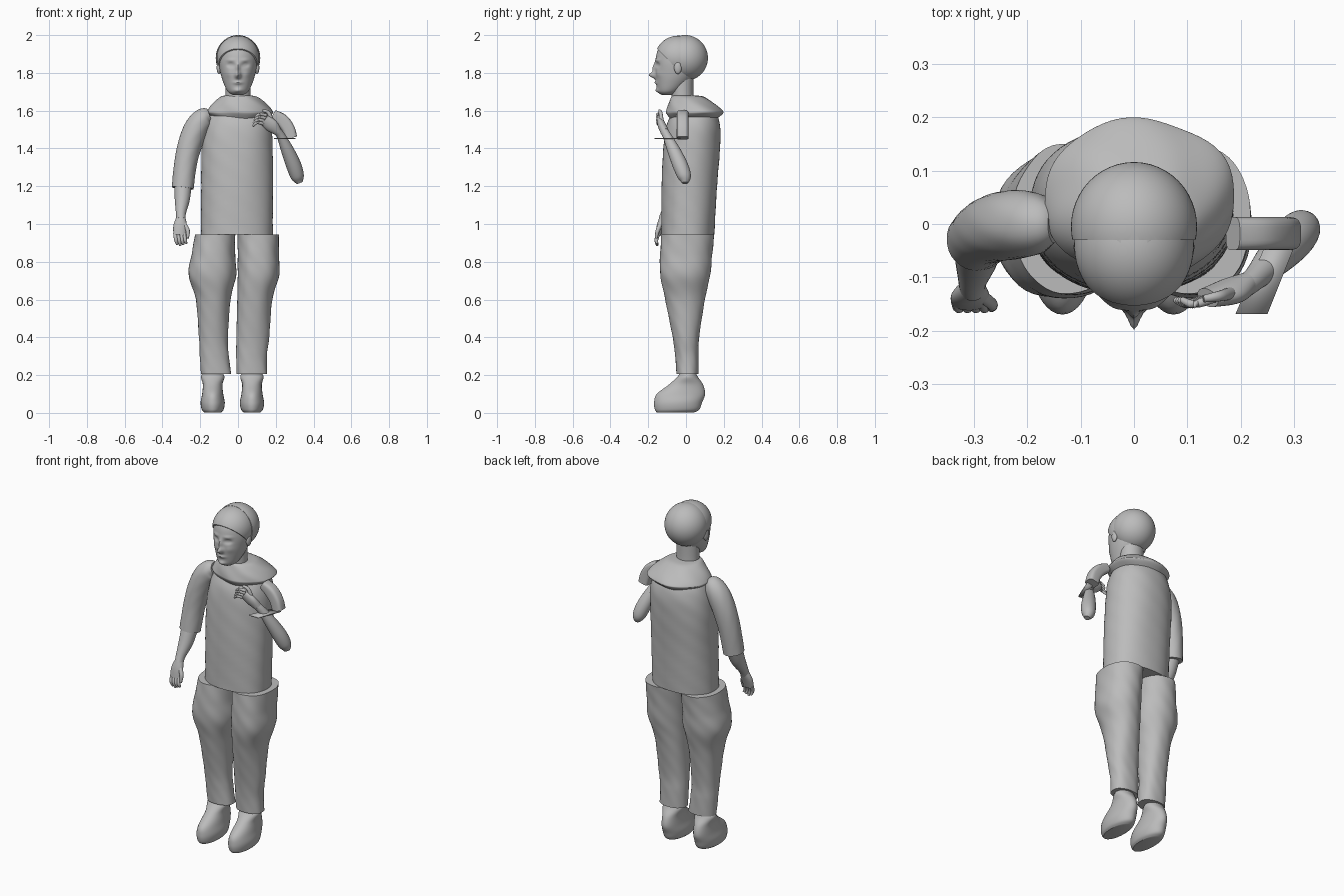
import bpy, bmesh, math
from mathutils import Vector

if "Cube" in bpy.data.objects:
    bpy.data.objects.remove(bpy.data.objects["Cube"])

grey = bpy.data.materials.new("plain grey")
grey.use_nodes = True
grey.diffuse_color = (0.5, 0.5, 0.5, 1)
grey.node_tree.nodes["Principled BSDF"].inputs["Base Color"].default_value = grey.diffuse_color


def finish(name, bm, angle=40):
    """Turn a bmesh into a smooth shaded object with sharp edges kept."""
    bmesh.ops.recalc_face_normals(bm, faces=bm.faces)
    mesh = bpy.data.meshes.new(name)
    bm.to_mesh(mesh)
    bm.free()
    mesh.materials.append(grey)
    mesh.shade_smooth()
    mesh.set_sharp_from_angle(angle=math.radians(angle))
    obj = bpy.data.objects.new(name, mesh)
    bpy.context.collection.objects.link(obj)
    return obj


def spline(rows, steps):
    """Catmull-Rom interpolation of the section rows."""
    rows = [rows[0]] + list(rows) + [rows[-1]]
    out = []
    for a, b, c, d in zip(rows, rows[1:], rows[2:], rows[3:]):
        for s in range(steps):
            t = s / steps
            out.append([q + t * (r - p) / 2 + t * t * (p - 2.5 * q + 2 * r - s4 / 2)
                        + t ** 3 * (1.5 * (q - r) + (s4 - p) / 2)
                        for p, q, r, s4 in zip(a, b, c, d)])
    return out + [list(rows[-1])]


def loft(name, rows, flat=True, power=2, sides=32, steps=5, fold=0, waves=6, shape=None):
    """Skin elliptical sections (x, y, z, rx, ry); level ones if flat, else across the path."""
    rows = spline(rows, steps)
    bm = bmesh.new()
    rings = []
    for i, (x, y, z, rx, ry) in enumerate(rows):
        u, v = Vector((1, 0, 0)), Vector((0, 1, 0))
        if not flat:
            t = Vector(rows[min(i + 1, len(rows) - 1)][:3]) - Vector(rows[max(i - 1, 0)][:3])
            t.normalize()
            u = (u - t * u.dot(t)).normalized()
            v = t.cross(u)
        ring = []
        for k in range(sides):
            a = math.tau * k / sides
            c, s = math.cos(a), math.sin(a)
            c = math.copysign(abs(c) ** (2 / power), c)
            s = math.copysign(abs(s) ** (2 / power), s)
            g = 1 + fold * math.sin(waves * a + 23 * z) * math.cos(31 * z + a)
            co = Vector((x, y, z)) + u * (rx * c * g) + v * (ry * s * g)
            ring.append(bm.verts.new(shape(co) if shape else co))
        rings.append(ring)
    for low, high in zip(rings, rings[1:]):
        for k in range(sides):
            n = (k + 1) % sides
            bm.faces.new((low[k], low[n], high[n], high[k]))
    bm.faces.new(rings[0])
    bm.faces.new(rings[-1])
    return finish(name, bm)


def limb(name, points, **kw):
    """Round tube through (x, y, z, radius) points."""
    return loft(name, [p + (p[3],) for p in points], flat=False, **kw)


def ball(name, centre, radii, cuts=()):
    """Ellipsoid; each cut (point, normal) removes the side the normal faces."""
    bm = bmesh.new()
    bmesh.ops.create_uvsphere(bm, u_segments=48, v_segments=28, radius=1)
    for v in bm.verts:
        v.co = Vector(centre) + Vector([p * r for p, r in zip(v.co, radii)])
    for point, normal in cuts:
        cut = bmesh.ops.bisect_plane(bm, geom=bm.verts[:] + bm.edges[:] + bm.faces[:],
                                     plane_co=point, plane_no=normal, clear_outer=True)
        edges = [e for e in cut["geom_cut"] if isinstance(e, bmesh.types.BMEdge)]
        bmesh.ops.holes_fill(bm, edges=edges)
    return finish(name, bm)


# Tunic and cowl collar
loft("tunic", [(-.005, .01, .945, .19, .14), (-.005, .018, 1.2, .19, .147),
               (-.005, .03, 1.4, .188, .15), (0, .038, 1.52, .175, .142),
               (0, .04, 1.6, .14, .11), (0, .01, 1.66, .08, .07)],
     power=2.2, sides=64, steps=9, fold=.008)
loft("collar", [(0, -.005, 1.68, .07, .065), (.005, .01, 1.672, .1, .09),
                (.008, .03, 1.635, .145, .125), (.01, .045, 1.6, .175, .148),
                (.01, .046, 1.585, .176, .148), (.008, .04, 1.558, .14, .125)],
     sides=64, fold=.03, waves=5)

# Trouser legs: shared heights and depths, separate outlines
heights = [(.01, .945, .14), (0, .84, .138), (-.005, .73, .132), (-.005, .6, .105),
           (0, .4, .07), (.005, .3, .062), (.008, .205, .058)]
outlines = {"right": [(-.12, .106), (-.13, .115), (-.136, .126), (-.132, .092),
                      (-.13, .077), (-.125, .077), (-.115, .08)],
            "left": [(.108, .11), (.108, .109), (.108, .11), (.088, .093),
                     (.078, .087), (.072, .081), (.074, .081)]}
for side, outline in outlines.items():
    loft(side + "_trouser_leg", [(x, y, z, rx, ry) for (x, rx), (y, z, ry) in zip(outline, heights)],
         power=2.2, sides=48, steps=8, fold=.015)

# Boots
for side, x in (("right", -.134), ("left", .074)):
    loft(side + "_boot", [(x, -.055, .003, .045, .1), (x, -.047, .018, .058, .118),
                          (x, -.042, .055, .064, .127), (x, -.027, .1, .056, .128),
                          (x, 0, .15, .052, .09), (x, .008, .19, .062, .055),
                          (x, .01, .215, .05, .04)], sides=40)

# Head with modelled face: bumps are (x, z, width, height, push in y)
bumps = [(0, 1.788, .014, .016, -.034), (0, 1.825, .01, .026, -.014),
         (0, 1.748, .022, .008, -.009), (0, 1.706, .022, .012, -.012)]
for sx in (-1, 1):
    bumps += [(sx * .038, 1.842, .018, .011, .014), (sx * .038, 1.842, .01, .005, -.006),
              (sx * .04, 1.868, .022, .007, -.005), (sx * .05, 1.795, .02, .02, -.005)]


def face(co):
    if co.y < -.07:
        for x, z, w, h, push in bumps:
            co.y += push * math.exp(-((co.x - x) / w) ** 2 - ((co.z - z) / h) ** 2)
    return co


loft("head", [(0, -.1, 1.684, .03, .03), (0, -.09, 1.703, .056, .058),
              (0, -.068, 1.75, .078, .09), (0, -.052, 1.8, .093, .11),
              (0, -.043, 1.86, .102, .119), (0, -.036, 1.92, .098, .113),
              (0, -.028, 1.97, .07, .083), (0, -.02, 1.994, .028, .035)],
     sides=96, steps=10, shape=face)
loft("neck", [(0, -.01, 1.56, .075, .068), (0, -.018, 1.66, .066, .058),
              (0, -.02, 1.78, .066, .06)])

# Hair: back shell, front fringe
ball("back_hair", (0, -.005, 1.879), (.118, .121, .121),
     [((0, -.03, 0), (0, -1, 0)), ((0, 0, 1.752), (0, 0, -1))])
ball("front_hair", (0, -.04, 1.882), (.112, .123, .115),
     [((0, -.15, 1.925), (0, -.72, -.7))])
for side, sx in (("right", -1), ("left", 1)):
    ball(side + "_ear", (sx * .101, -.043, 1.828), (.012, .02, .034))

# Right arm hanging at the side
limb("right_sleeve", [(-.15, 0, 1.575, .035), (-.178, 0, 1.562, .055), (-.216, 0, 1.515, .064),
                      (-.252, -.005, 1.43, .064), (-.278, -.015, 1.32, .06),
                      (-.293, -.03, 1.19, .058)], fold=.012)
limb("right_forearm", [(-.29, -.03, 1.22, .046), (-.295, -.065, 1.13, .04),
                       (-.302, -.105, 1.06, .027), (-.302, -.122, 1.025, .024)])
loft("right_palm", [(-.302, -.118, 1.035, .024, .022), (-.306, -.135, .99, .036, .02),
                    (-.31, -.148, .94, .032, .014)], flat=False)
for i in range(4):
    x = -.333 + i * .016
    tip = .885 + .006 * abs(i - 1)
    limb(f"right_finger_{i + 1}", [(x, -.145, .95, .01), (x + .005, -.157, .915, .01),
                                   (x + .012, -.152, tip, .006)], sides=12)
limb("right_thumb", [(-.285, -.135, 1.0, .012), (-.266, -.15, .965, .011),
                     (-.267, -.158, .925, .007)], sides=12)

# Left arm: short flat sleeve, cuff flap, raised forearm
loft("left_sleeve", [(.185, -.018, 1.58, .026, .031), (.232, -.018, 1.55, .034, .031),
                     (.266, -.018, 1.505, .034, .031), (.282, -.018, 1.455, .032, .031)],
     flat=False, power=3.5)
flap = bmesh.new()
corners = [(.19, -.168), (.25, -.168), (.305, -.03), (.25, -.03)]
flap.faces.new([flap.verts.new((x, y, 1.45)) for x, y in corners])
cuff = finish("left_cuff_flap", flap)
cuff.modifiers.new("thickness", "SOLIDIFY").thickness = .006
limb("left_forearm", [(.327, -.005, 1.217, .016), (.315, -.008, 1.25, .035),
                      (.295, -.03, 1.31, .04), (.262, -.065, 1.39, .034),
                      (.228, -.1, 1.465, .023), (.208, -.115, 1.492, .022)])
loft("left_palm", [(.212, -.112, 1.488, .022, .022), (.178, -.127, 1.52, .036, .022),
                   (.138, -.138, 1.552, .03, .017)], flat=False)
for i in range(4):
    z = 1.575 - i * .015
    x = .135 - i * .004
    limb(f"left_finger_{i + 1}", [(x + .015, -.138, z, .009), (x - .022, -.15, z + .006, .008),
                                  (x - .045, -.142, z - .012, .006)], sides=12)
limb("left_thumb", [(.18, -.13, 1.545, .012), (.16, -.135, 1.59, .01),
                    (.13, -.14, 1.6, .007)], sides=12)
